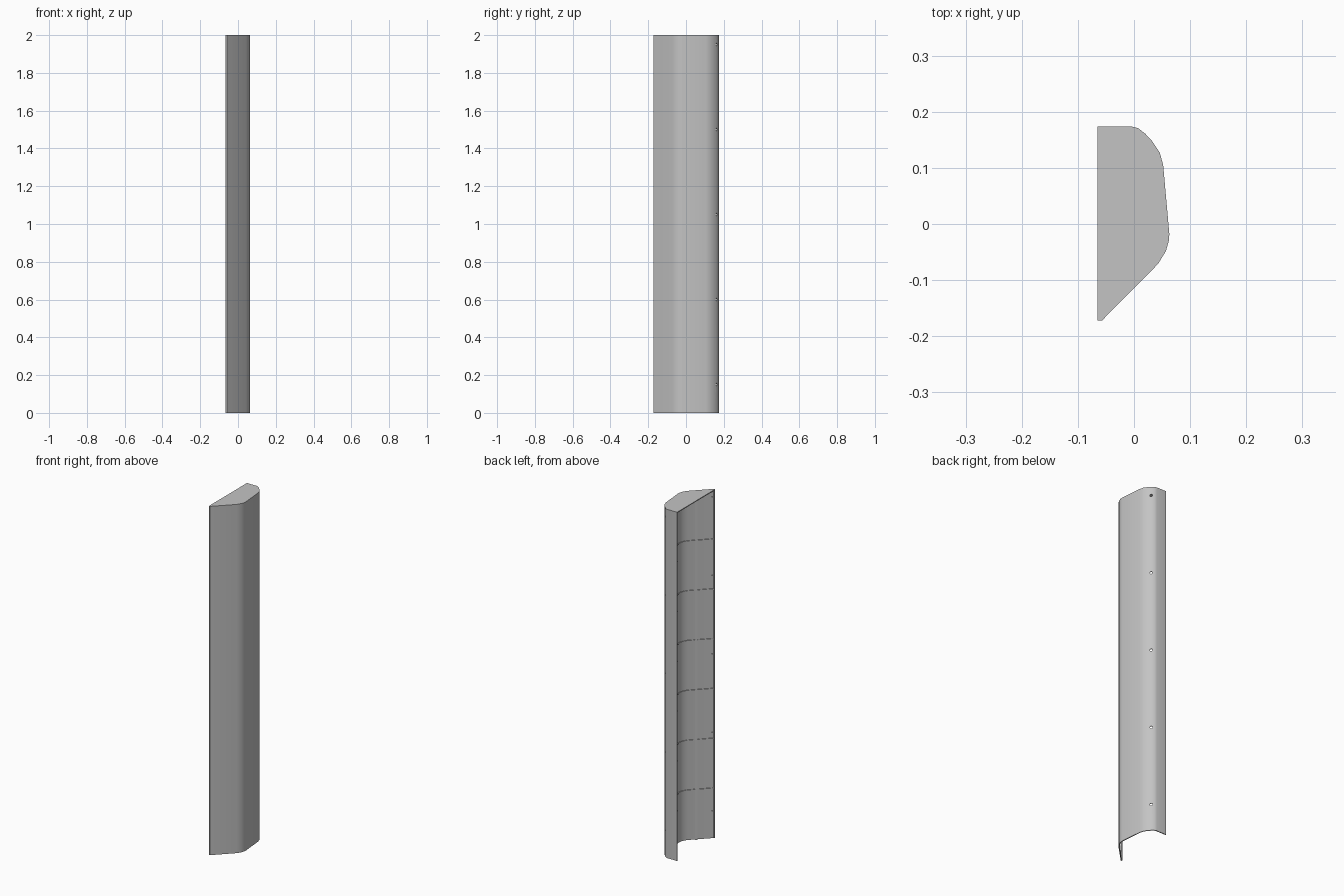
import bpy, bmesh, math
from mathutils import Vector, Matrix

cube = bpy.data.objects.get("Cube")
if cube:
    bpy.data.objects.remove(cube, do_unlink=True)

HEIGHT, WALL, RIB = 2.0, 0.005, 0.004

grey = bpy.data.materials.new("plain grey")
grey.use_nodes = True
grey.diffuse_color = (0.55, 0.55, 0.55, 1)
grey.node_tree.nodes["Principled BSDF"].inputs["Base Color"].default_value = grey.diffuse_color

# Outer cross-section, from the back flange round the nose to the front tip
PROFILE = [Vector(p) for p in (
    (-.065, .174), (-.005, .174), (.007, .171), (.02, .161), (.032, .148),
    (.046, .127), (.052, .105), (.063, -.018), (.062, -.03), (.057, -.048),
    (.043, -.071), (-.057, -.172), (-.065, -.172))]


def inward(points, dist):
    """Offset an open polyline to its inner side with mitred corners."""
    normals = []
    for a, b in zip(points, points[1:]):
        d = (b - a).normalized()
        normals.append(Vector((d.y, -d.x)))
    result = []
    for i, p in enumerate(points):
        n1, n2 = normals[max(i - 1, 0)], normals[min(i, len(normals) - 1)]
        m = (n1 + n2).normalized()
        result.append(p + m * (dist / m.dot(n1)))
    return result


def add_object(name, bm):
    bmesh.ops.recalc_face_normals(bm, faces=bm.faces)
    mesh = bpy.data.meshes.new(name)
    bm.to_mesh(mesh)
    bm.free()
    mesh.materials.append(grey)
    obj = bpy.data.objects.new(name, mesh)
    bpy.context.collection.objects.link(obj)
    return obj


def prism(bm, outline, z0, z1):
    """Extrude a closed outline between two heights."""
    face = bm.faces.new([bm.verts.new((p.x, p.y, z0)) for p in outline])
    top = bmesh.ops.extrude_face_region(bm, geom=[face])["geom"]
    verts = [v for v in top if isinstance(v, bmesh.types.BMVert)]
    bmesh.ops.translate(bm, verts=verts, vec=(0, 0, z1 - z0))


def band(points, d0, d1):
    return inward(points, d0) + inward(points, d1)[::-1]


# Curved shell, open along the left side and at the bottom
bm = bmesh.new()
prism(bm, band(PROFILE, 0, WALL), 0, HEIGHT - WALL)
shell = add_object("shell", bm)

# Row of fixing holes near the back edge
bm = bmesh.new()
for i in range(5):
    place = Matrix.Translation((.021, .16, .15 + .45 * i))
    turn = Vector((.67, .74, 0)).to_track_quat('Z', 'Y').to_matrix().to_4x4()
    bmesh.ops.create_cone(bm, cap_ends=True, segments=12, radius1=.007,
                          radius2=.007, depth=.03, matrix=place @ turn)
cutter = add_object("hole_cutter", bm)
cutter.hide_render = True
mod = shell.modifiers.new("fixing_holes", 'BOOLEAN')
mod.operation, mod.solver, mod.object = 'DIFFERENCE', 'EXACT', cutter
bpy.context.view_layer.objects.active = shell
bpy.ops.object.modifier_apply(modifier=mod.name)
bpy.data.objects.remove(cutter, do_unlink=True)

# Closed top
bm = bmesh.new()
prism(bm, PROFILE, HEIGHT - WALL, HEIGHT)
cap = add_object("top_cap", bm)

# Shallow horizontal ribs round the inside
bm = bmesh.new()
for i in range(1, 7):
    z = HEIGHT * i / 7
    prism(bm, band(PROFILE[:-1], WALL, WALL + RIB), z - .003, z + .003)
ribs = add_object("inner_ribs", bm)

# Upright stiffener on the inside of the front slope
a, b = PROFILE[-3], PROFILE[-2]
bm = bmesh.new()
strip = [a.lerp(b, .29), a.lerp(b, .38)]
prism(bm, band(strip, WALL, WALL + .006), 0, HEIGHT - WALL)
stiffener = add_object("inner_stiffener", bm)

# Small clips inside the front tip
bm = bmesh.new()
for i in range(5):
    z = .15 + .45 * i
    strip = [a.lerp(b, .9), a.lerp(b, .96)]
    prism(bm, band(strip, WALL, WALL + .004), z - .008, z + .008)
clips = add_object("tip_clips", bm)

# Smooth curves with crisp corners
bpy.ops.object.select_all(action='DESELECT')
for obj in (shell, cap, ribs, stiffener, clips):
    obj.select_set(True)
bpy.context.view_layer.objects.active = shell
bpy.ops.object.shade_smooth_by_angle(angle=math.radians(38))
